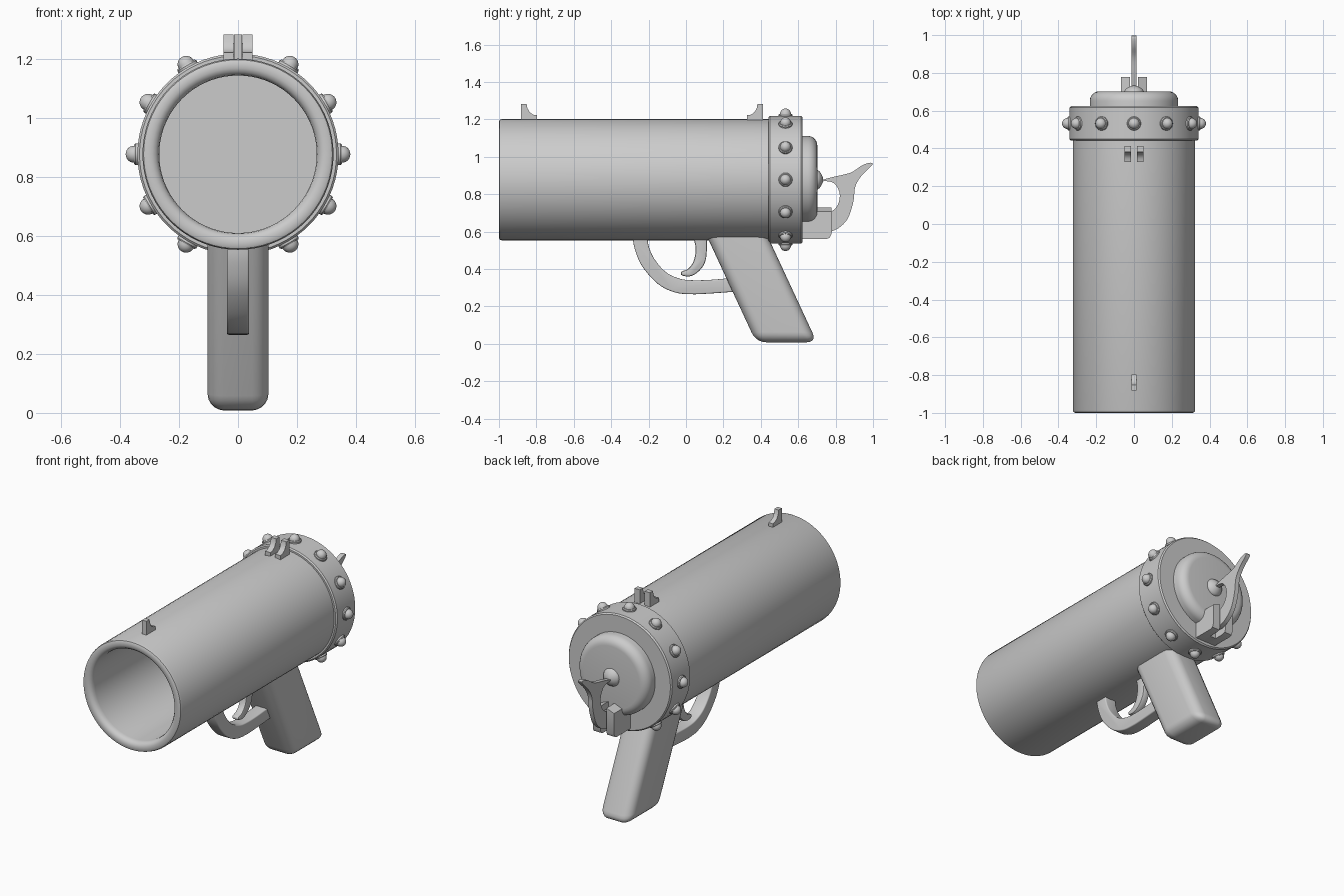
import bpy, bmesh, math
from mathutils import Matrix, Vector

if "Cube" in bpy.data.objects:
    bpy.data.objects.remove(bpy.data.objects["Cube"])

AXIS = 0.877  # height of the barrel axis

metal = bpy.data.materials.new("plain grey")
metal.diffuse_color = (0.6, 0.6, 0.6, 1)
metal.use_nodes = True
metal.node_tree.nodes["Principled BSDF"].inputs["Base Color"].default_value = metal.diffuse_color


def finish(name, bm, angle=35):
    bmesh.ops.recalc_face_normals(bm, faces=bm.faces)
    me = bpy.data.meshes.new(name)
    bm.to_mesh(me)
    bm.free()
    me.materials.append(metal)
    ob = bpy.data.objects.new(name, me)
    bpy.context.collection.objects.link(ob)
    bpy.ops.object.select_all(action='DESELECT')
    ob.select_set(True)
    bpy.context.view_layer.objects.active = ob
    bpy.ops.object.shade_smooth_by_angle(angle=math.radians(angle))
    return ob


def lathe(name, profile, segs=72, matrix=None):
    """Spin (radius, y) points around the barrel axis."""
    bm = bmesh.new()
    vs = [bm.verts.new((r, y, 0)) for r, y in profile]
    es = [bm.edges.new(p) for p in zip(vs, vs[1:])]
    bmesh.ops.spin(bm, geom=vs + es, cent=(0, 0, 0), axis=(0, 1, 0),
                   angle=2 * math.pi, steps=segs, use_duplicate=False)
    bmesh.ops.remove_doubles(bm, verts=bm.verts, dist=1e-5)
    bm.transform(matrix or Matrix.Translation((0, 0, AXIS)))
    return finish(name, bm)


def plate(name, outline, x0, x1, bevel=0, segs=3, open_above=None, min_angle=30):
    """Extrude a (y, z) outline from x0 to x1, optionally rounding its edges."""
    bm = bmesh.new()
    f = bm.faces.new([bm.verts.new((x0, y, z)) for y, z in outline])
    ext = bmesh.ops.extrude_face_region(bm, geom=[f])
    bmesh.ops.translate(bm, vec=(x1 - x0, 0, 0),
                        verts=[v for v in ext['geom'] if isinstance(v, bmesh.types.BMVert)])
    bmesh.ops.recalc_face_normals(bm, faces=bm.faces)
    if bevel:
        edges = [e for e in bm.edges if e.calc_face_angle(0) > math.radians(min_angle)
                 and not (open_above and all(v.co.z > open_above for v in e.verts))]
        bmesh.ops.bevel(bm, geom=edges, offset=bevel, segments=segs,
                        profile=0.5, affect='EDGES', clamp_overlap=True)
    return finish(name, bm)


def smooth(points, steps=5, closed=False):
    """Catmull-Rom curve through (y, z) points."""
    p = [Vector(q) for q in points]
    n = len(p)
    get = (lambda i: p[i % n]) if closed else (lambda i: p[max(0, min(n - 1, i))])
    out = []
    for i in range(n if closed else n - 1):
        a, b, c, d = (get(i + k) for k in (-1, 0, 1, 2))
        for s in range(steps):
            t = s / steps
            out.append(0.5 * (2 * b + (c - a) * t + (2 * a - 5 * b + 4 * c - d) * t * t
                              + (3 * b - a - 3 * c + d) * t ** 3))
    return [tuple(q) for q in out] + ([] if closed else [tuple(p[-1])])


# Hollow barrel with rounded muzzle lip
lathe("barrel", [(0, 0.42), (0.267, 0.42), (0.267, -0.965), (0.270, -0.982), (0.279, -0.994),
                 (0.292, -1), (0.312, -1), (0.320, -0.996), (0.324, -0.985),
                 (0.324, 0.46), (0, 0.46)])

# Breech ring
lathe("breech_ring", [(0, 0.442), (0.334, 0.442), (0.341, 0.449), (0.341, 0.616),
                      (0.334, 0.624), (0, 0.624)])

# Rounded rear cap and firing pin button
R = 0.05
cap = [(0.234 - R + R * math.cos(a), 0.702 - R + R * math.sin(a))
       for a in (i * math.pi / 12 for i in range(7))]
lathe("rear_cap", [(0, 0.61), (0.234, 0.61)] + cap + [(0, 0.702)])
lathe("firing_pin", [(0, 0.69), (0.052, 0.69), (0.052, 0.703), (0.045, 0.714), (0.03, 0.724),
                     (0.015, 0.731), (0, 0.733)], 32)

# Twelve rivets around the ring: washer plus dome
dome = [(0.029 * math.cos(a), 0.352 + 0.029 * math.sin(a))
        for a in (i * math.pi / 12 for i in range(7))]
dome[-1] = (0, dome[-1][1])
rivet = [(0, 0.325), (0.037, 0.325), (0.037, 0.347), (0.033, 0.352)] + dome
for i in range(12):
    m = (Matrix.Translation((0, 0.532, AXIS)) @ Matrix.Rotation(i * math.pi / 6, 4, 'Y')
         @ Matrix.Rotation(math.pi / 2, 4, 'X'))
    lathe(f"rivet_{i + 1}", rivet, 20, m)

# Slanted grip
plate("grip", [(0.10, 0.60), (0.375, 0.008), (0.70, 0.008), (0.425, 0.60)],
      -0.103, 0.103, 0.055, 5, open_above=0.5)

# Trigger guard
outer = smooth([(-0.285, 0.58), (-0.275, 0.51), (-0.235, 0.415), (-0.15, 0.32),
                (-0.06, 0.275), (0.03, 0.265), (0.13, 0.269), (0.28, 0.28)])
inner = smooth([(0.28, 0.355), (0.13, 0.342), (0.03, 0.34), (-0.04, 0.35),
                (-0.11, 0.385), (-0.17, 0.455), (-0.2, 0.525), (-0.205, 0.58)])
plate("trigger_guard", outer + inner, -0.038, 0.038, 0.022, 4, min_angle=45)

# Trigger
trig = smooth([(0.035, 0.58), (0.052, 0.51), (0.04, 0.44), (0.01, 0.40), (-0.025, 0.385),
               (-0.02, 0.365), (0.03, 0.363), (0.08, 0.40), (0.108, 0.46), (0.112, 0.58)], 4)
plate("trigger", trig, -0.022, 0.022, 0.008, 2, min_angle=50)

# Hammer with thumb spur
spur = smooth([(0.71, 0.872), (0.79, 0.893), (0.88, 0.915), (0.94, 0.953), (0.985, 0.968),
               (0.995, 0.955), (0.94, 0.90), (0.905, 0.84), (0.895, 0.76), (0.865, 0.67),
               (0.815, 0.618), (0.76, 0.595)], 4)
hook = smooth([(0.70, 0.69), (0.765, 0.70), (0.81, 0.74), (0.822, 0.80), (0.80, 0.85),
               (0.765, 0.868), (0.71, 0.868)], 4)
plate("hammer", spur + [(0.70, 0.595)] + hook, -0.0135, 0.0135)

# Hammer bracket cheeks and the bridge below the hammer
cheek = [(0.61, 0.56), (0.75, 0.56), (0.768, 0.566), (0.777, 0.585), (0.777, 0.728), (0.61, 0.728)]
for side, s in (("left", -1), ("right", 1)):
    ob = plate(f"bracket_{side}", cheek, s * 0.02, s * 0.07)
    for v in ob.data.vertices:  # slope the outer top edge
        if v.co.z > 0.7 and abs(v.co.x) > 0.05:
            v.co.z -= 0.02
plate("bracket_bridge", [(0.61, 0.56), (0.69, 0.56), (0.69, 0.70), (0.61, 0.70)], -0.025, 0.025)

# Front post sight and paired rear sights
sight = [(0, 1.18), (0, 1.283), (0.03, 1.283), (0.034, 1.26), (0.046, 1.238), (0.065, 1.225),
         (0.085, 1.222), (0.085, 1.18)]
plate("front_sight", [(-0.882 + y, z) for y, z in sight], -0.014, 0.014)
for side, s in (("left", -1), ("right", 1)):
    plate(f"rear_sight_{side}", [(0.412 - y, z) for y, z in sight], s * 0.016, s * 0.05)
